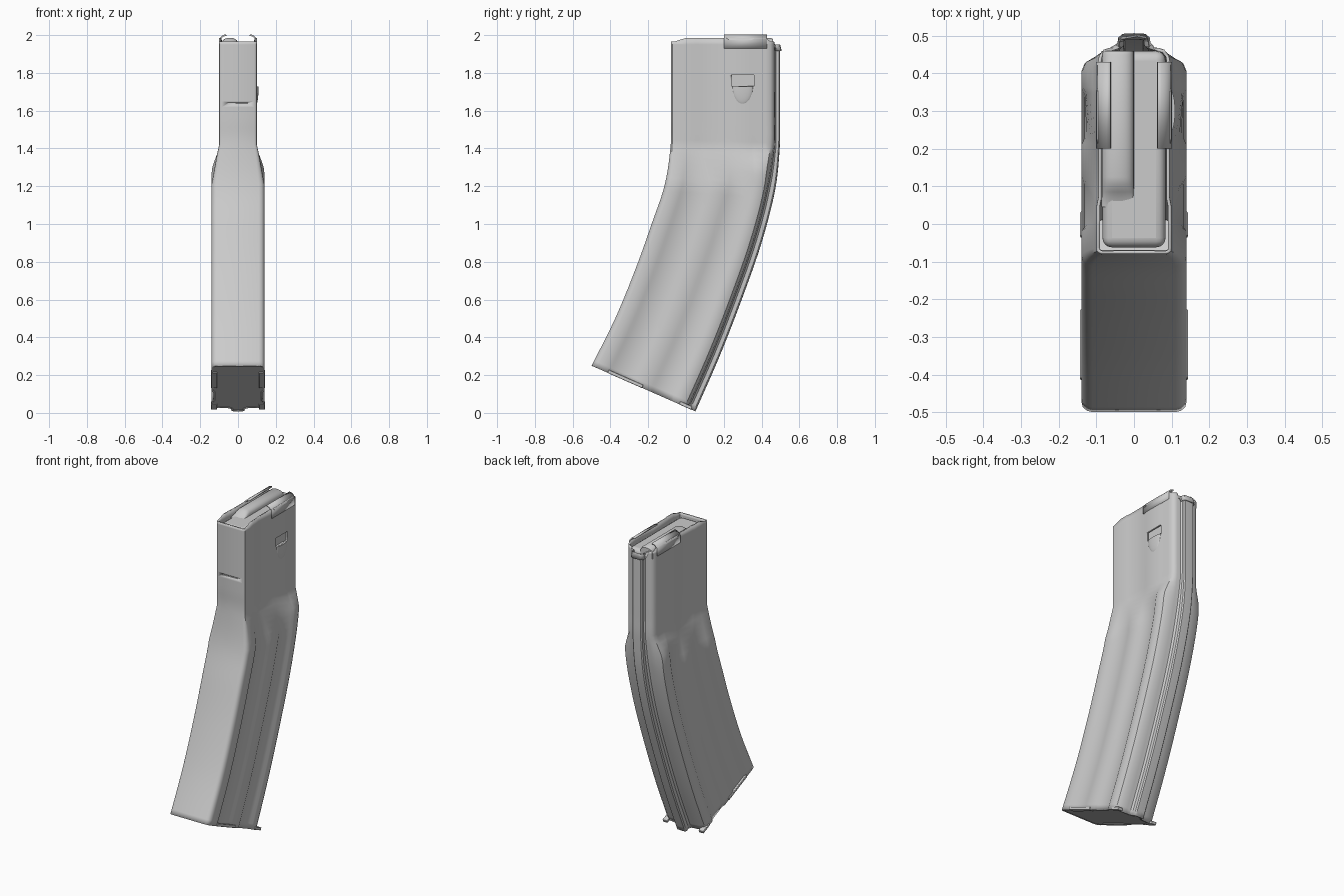
import bpy, bmesh, math
from mathutils import Vector, Matrix

if "Cube" in bpy.data.objects:
    bpy.data.objects.remove(bpy.data.objects["Cube"])

# half cross-section: distance from front edge and half width, lower body then upper body
SECTION = [
    (0, 0, 0, 0), (0, .11, 0, .086), (.004, .125, .003, .094), (.014, .136, .008, .099),
    (.03, .14, .016, .1), (.092, .14, .08, .1), (.104, .132, .09, .099),
    (.22, .132, .13, .099), (.24, .139, .15, .095), (.325, .139, .29, .095),
    (.342, .131, .31, .1), (.445, .131, .43, .1), (.46, .14, .445, .097),
    (.505, .14, .505, .097), (.525, .132, .53, .093), (.54, .108, .546, .08),
    (.543, .07, .55, .066), (.546, .046, .553, .043), (.556, .036, .56, .036),
    (.577, .034, .574, .034), (.584, .027, .58, .027), (.585, 0, .581, 0)]

# stations: front y, front z, back y, back z, blend to lower section
STATIONS = [
    (-.08, 1.975, .498, 1.975, 0), (-.08, 1.75, .498, 1.75, 0), (-.08, 1.56, .498, 1.55, 0),
    (-.081, 1.42, .496, 1.40, 0), (-.112, 1.21, .472, 1.18, 1), (-.182, 1.0, .40, .90, 1),
    (-.268, .76, .295, .60, 1), (-.375, .5, .178, .30, 1), (-.5, .25, .05, .008, 1)]


def finish(name, bm, angle=35):
    bmesh.ops.recalc_face_normals(bm, faces=bm.faces[:])
    me = bpy.data.meshes.new(name)
    bm.to_mesh(me)
    bm.free()
    ob = bpy.data.objects.new(name, me)
    bpy.context.collection.objects.link(ob)
    bpy.context.view_layer.objects.active = ob
    ob.select_set(True)
    bpy.ops.object.shade_smooth_by_angle(angle=math.radians(angle))
    ob.select_set(False)
    return ob


def spline(i, t):
    p = [STATIONS[min(max(i + j, 0), len(STATIONS) - 1)] for j in (-1, 0, 1, 2)]
    r = [.5 * (2 * b + (c - a) * t + (2 * a - 5 * b + 4 * c - d) * t * t
               + (3 * b - a - 3 * c + d) * t ** 3) for a, b, c, d in zip(*p)]
    r[4] = p[1][4] + (p[2][4] - p[1][4]) * t
    return r


def ring(st, inset=0.0):
    front, back = Vector((0, st[0], st[1])), Vector((0, st[2], st[3]))
    half = []
    for d1, x1, d0, x0 in SECTION:
        # rear ribs swell out earlier than the rest of the shoulder
        k = min(1, st[4] * (1.8 if .44 < d1 < .53 else 1))
        u = (d0 + (d1 - d0) * k) / (.581 + .004 * k)
        u = inset / .6 + u * (1 - 2 * inset / .6)
        p = front.lerp(back, u)
        half.append(p + Vector((max(0, x0 + (x1 - x0) * k - inset) if x1 else 0, 0, 0)))
    return half + [Vector((-p.x, p.y, p.z)) for p in half[-2:0:-1]]


def loft(bm, rings, cap=False):
    rows = [[bm.verts.new(p) for p in r] for r in rings]
    n = len(rows[0])
    for a, b in zip(rows, rows[1:]):
        for i in range(n):
            bm.faces.new((a[i], a[(i + 1) % n], b[(i + 1) % n], b[i]))
    if cap:
        bm.faces.new(rows[0])
        bm.faces.new(rows[-1])


def add_box(bm, lo, hi, rot=None):
    lo, hi = Vector(lo), Vector(hi)
    m = Matrix.Translation((lo + hi) / 2)
    if rot is not None:
        m = m @ Matrix.Rotation(rot, 4, 'X')
    bmesh.ops.create_cube(bm, size=1, matrix=m @ Matrix.Diagonal((*(hi - lo), 1)))


def bevel(ob, width, segments=3):
    m = ob.modifiers.new("bevel", 'BEVEL')
    m.width, m.segments, m.limit_method = width, segments, 'ANGLE'


# curved ribbed shell, with stepped top rim
rings = [ring(spline(i, j / 6)) for i in range(len(STATIONS) - 1) for j in range(6)]
rings.append(ring(STATIONS[-1]))
for p in rings[0]:
    p.z = 1.965 if p.y < -.03 else 1.985 if p.y < .44 else 1.965 if p.y < .468 else 1.915
bm = bmesh.new()
loft(bm, rings)
shell = finish("shell", bm)
m = shell.modifiers.new("wall", 'SOLIDIFY')
m.thickness, m.offset = .009, -1

# cutters: side window and front slit
bm = bmesh.new()
add_box(bm, (.07, .24, 1.73), (.13, .36, 1.788))
add_box(bm, (-.052, -.1, 1.637), (.052, -.076, 1.644))
cutter = finish("window_cutter", bm)
cutter.hide_render = True
cutter.hide_viewport = False
cutter.display_type = 'WIRE'
m = shell.modifiers.new("window", 'BOOLEAN')
m.object, m.operation, m.solver = cutter, 'DIFFERENCE', 'EXACT'

# pressed bulge under the window
bm = bmesh.new()
bmesh.ops.create_uvsphere(bm, u_segments=32, v_segments=24, radius=1)
geom = bm.verts[:] + bm.edges[:] + bm.faces[:]
cut = bmesh.ops.bisect_plane(bm, geom=geom, plane_co=(0, 0, 0), plane_no=(0, 0, 1), clear_outer=True)
bmesh.ops.holes_fill(bm, edges=[e for e in bm.edges if e.is_boundary])
bmesh.ops.transform(bm, verts=bm.verts[:],
                    matrix=Matrix.Translation((.097, .30, 1.729)) @ Matrix.Diagonal((.012, .055, .095, 1)))
finish("window_bulge", bm)

# curled lips along both top edges
for side, name in ((1, "right_lip"), (-1, "left_lip")):
    prof = [(.097, 1.93)] + [(.062 + .035 * math.cos(a), 1.966 + .034 * math.sin(a))
                             for a in [math.radians(15 * i) for i in range(7)]]
    bm = bmesh.new()
    ends = [[bm.verts.new((side * x, y, z)) for x, z in prof] for y in (.2, .43)]
    for i in range(len(prof) - 1):
        bm.faces.new((ends[0][i], ends[0][i + 1], ends[1][i + 1], ends[1][i]))
    lip = finish(name, bm)
    m = lip.modifiers.new("wall", 'SOLIDIFY')
    m.thickness, m.offset = .008, 0

# follower block inside the mouth
bm = bmesh.new()
add_box(bm, (-.084, -.062, 1.62), (.084, .46, 1.952))
bevel(finish("follower", bm), .025, 4)

# raised rounded ridge on the left half, ramping down at the front
bm = bmesh.new()
arc = [(-.043 + .043 * math.cos(math.radians(a)), math.sin(math.radians(a))) for a in range(0, 181, 15)]
rows = []
for y, h in ((.045, .003), (.065, .008), (.085, .022), (.105, .036), (.125, .041), (.45, .041), (.46, .034)):
    rows.append([Vector((x, y, 1.945 + h * s ** .6 if s > 1e-6 else 1.945)) for x, s in arc]
                + [Vector((-.086, y, 1.92)), Vector((0, y, 1.92))])
loft(bm, rows, True)
finish("follower_ridge", bm, 50)

# slanted floor plate closing the bottom
bm = bmesh.new()
plate = ring(STATIONS[-1], .004)
up = Vector((0, .42, .9))
loft(bm, [[p + up * .022 for p in plate], [p + up * .003 for p in plate]], True)
finish("floor_plate", bm)

# folded retaining tabs at the bottom side edges
tilt = math.atan2(-.242, .55)
for side, name in ((1, "right_tabs"), (-1, "left_tabs")):
    bm = bmesh.new()
    for u, length in ((.32, .2), (.9, .07)):
        c = Vector((side * .127, -.5 + .55 * u, .25 - .242 * u)) + up * .008
        h = Vector((.016, length / 2, .009))
        add_box(bm, c - h, c + h, tilt)
    bevel(finish(name, bm), .003, 2)
